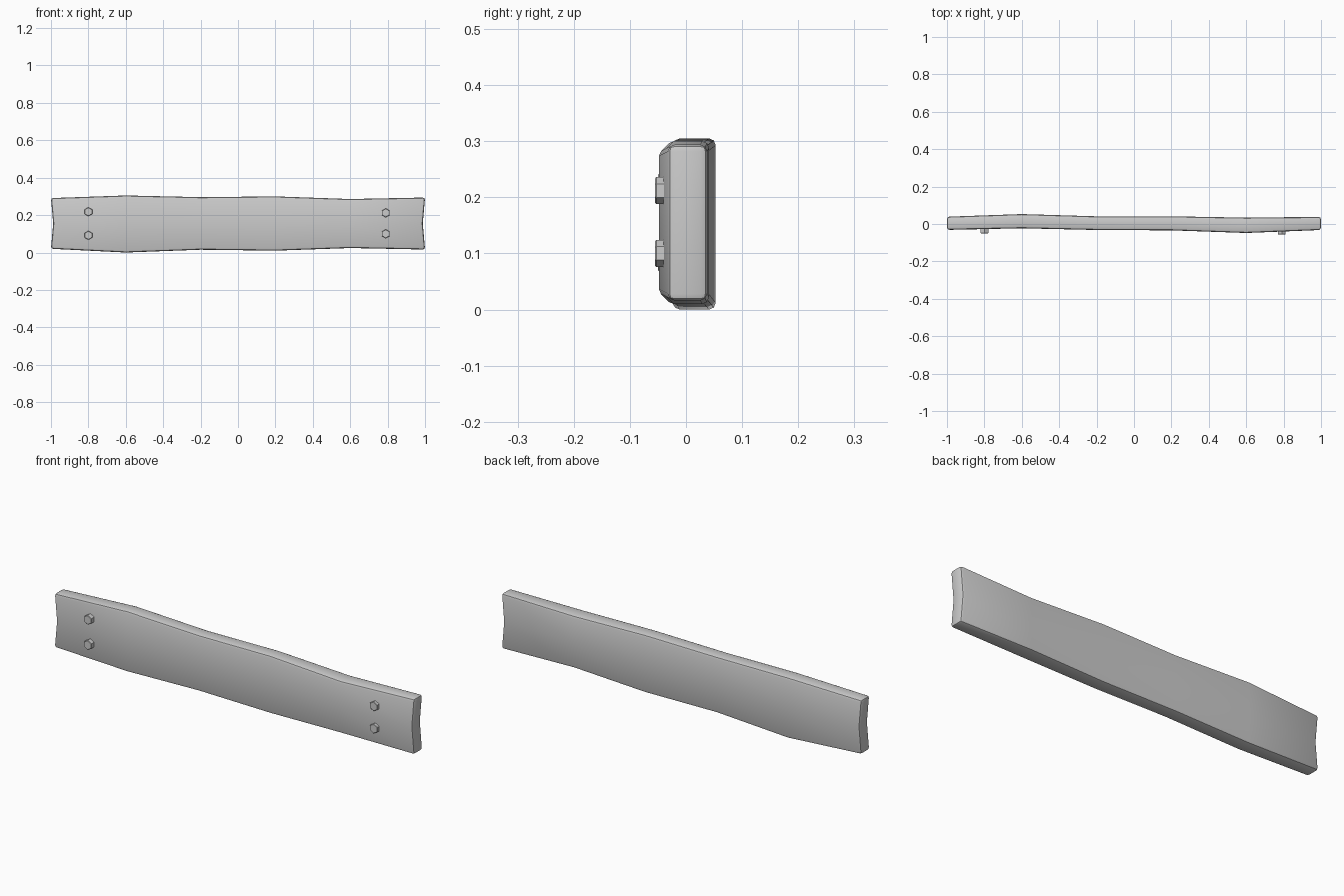
import bpy, bmesh, math
from mathutils import Matrix, Vector

cube = bpy.data.objects.get("Cube")
if cube:
    bpy.data.objects.remove(cube, do_unlink=True)

grey = bpy.data.materials.new("plain grey")
grey.use_nodes = True
grey.diffuse_color = (0.6, 0.6, 0.6, 1)
bsdf = next(n for n in grey.node_tree.nodes if n.type == 'BSDF_PRINCIPLED')
bsdf.inputs["Base Color"].default_value = (0.6, 0.6, 0.6, 1)


def finish(bm, name, angle):
    bmesh.ops.recalc_face_normals(bm, faces=bm.faces)
    mesh = bpy.data.meshes.new(name)
    bm.to_mesh(mesh)
    bm.free()
    mesh.materials.append(grey)
    obj = bpy.data.objects.new(name, mesh)
    bpy.context.collection.objects.link(obj)
    bpy.ops.object.select_all(action='DESELECT')
    obj.select_set(True)
    bpy.context.view_layer.objects.active = obj
    bpy.ops.object.shade_smooth_by_angle(angle=math.radians(angle))
    return obj


# Plank: wavering cross-sections (x, front y, back y, bottom z, top z)
STATIONS = [
    (-1.0, -0.031, 0.039, 0.020, 0.291),
    (-0.6, -0.023, 0.053, 0.000, 0.305),
    (-0.2, -0.032, 0.041, 0.015, 0.296),
    (0.2, -0.034, 0.041, 0.010, 0.300),
    (0.6, -0.048, 0.034, 0.024, 0.286),
    (1.0, -0.032, 0.038, 0.016, 0.294),
]
END_NOTCH = 0.012

bm = bmesh.new()
rings = []
for x, front, back, low, high in STATIONS:
    mid = (low + high) / 2
    # The middle of each end is drawn in, making it slightly hollow
    mid_x = x - math.copysign(END_NOTCH, x) if abs(x) == 1 else x
    outline = [(x, front, low), (x, back, low), (mid_x, back, mid),
               (x, back, high), (x, front, high), (mid_x, front, mid)]
    rings.append([bm.verts.new(p) for p in outline])
for a, b in zip(rings, rings[1:]):
    for i in range(6):
        j = (i + 1) % 6
        bm.faces.new((a[i], a[j], b[j], b[i]))
for ring in (rings[0], rings[-1]):
    bm.faces.new((ring[0], ring[1], ring[2], ring[5]))
    bm.faces.new((ring[5], ring[2], ring[3], ring[4]))
bmesh.ops.recalc_face_normals(bm, faces=bm.faces)
corners = [e for e in bm.edges if e.calc_face_angle() > math.radians(45)]
bmesh.ops.bevel(bm, geom=corners, offset=0.012, segments=2, profile=0.5,
                affect='EDGES', clamp_overlap=True)
finish(bm, "plank", 40)

# Hexagonal bolt heads (side, x, z, outer y)
BOLTS = [("upper_right", -0.80, 0.218, -0.050),
         ("lower_right", -0.80, 0.092, -0.050),
         ("upper_left", 0.79, 0.212, -0.055),
         ("lower_left", 0.79, 0.100, -0.055)]
for side, x, z, outer in BOLTS:
    bm = bmesh.new()
    depth = 0.03
    place = (Matrix.Translation(Vector((x, outer + depth / 2, z)))
             @ Matrix.Rotation(math.pi / 2, 4, 'X'))
    bmesh.ops.create_cone(bm, cap_ends=True, segments=6, radius1=0.024,
                          radius2=0.024, depth=depth, matrix=place)
    rim = [e for e in bm.edges
           if all(v.co.y < outer + 0.001 for v in e.verts)]
    bmesh.ops.bevel(bm, geom=rim, offset=0.002, segments=1, affect='EDGES')
    finish(bm, side + "_bolt", 30)
